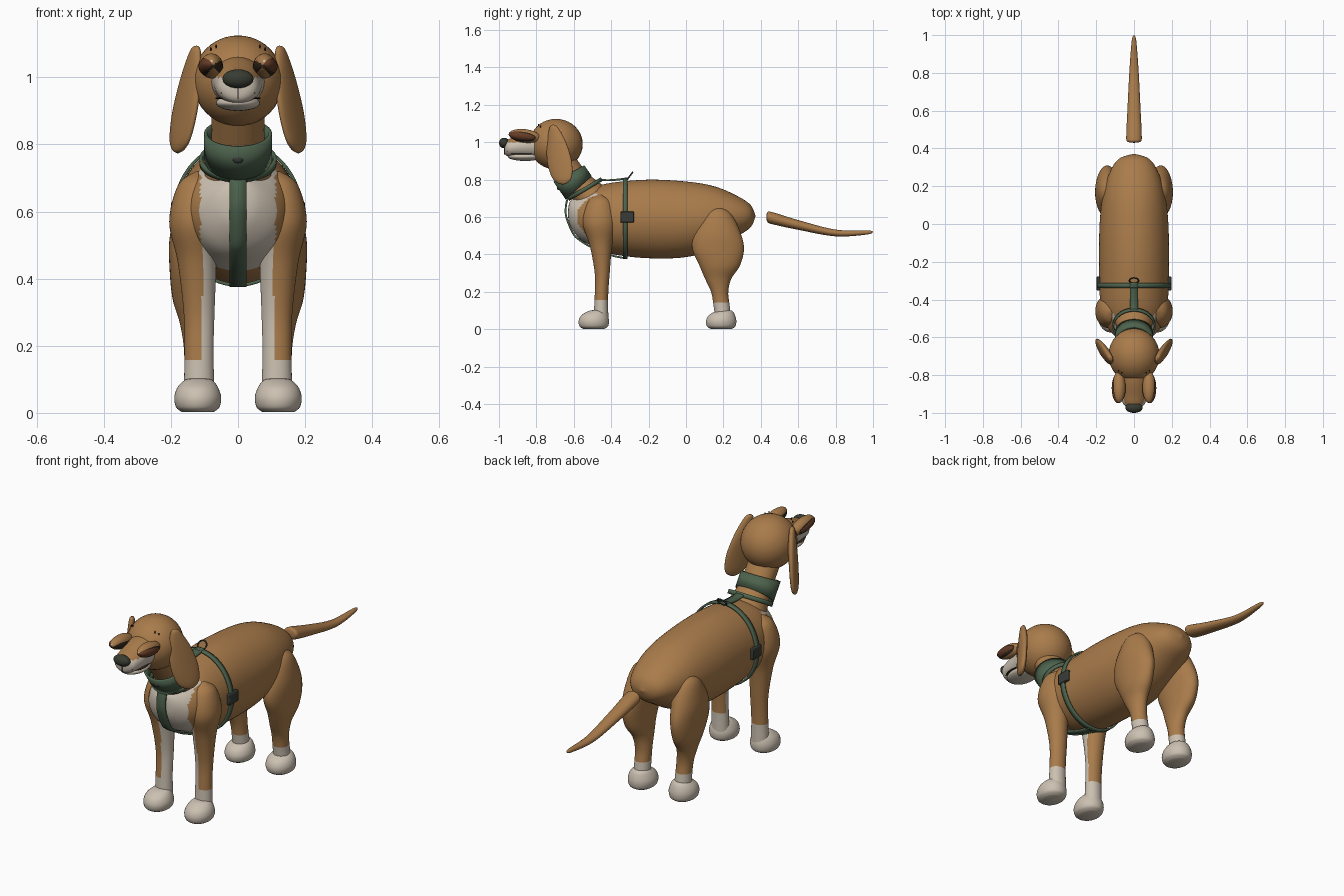
import bpy, bmesh, math
from mathutils import Vector, Matrix

cube = bpy.data.objects.get("Cube")
if cube:
    bpy.data.objects.remove(cube)


def material(name, r, g, b):
    m = bpy.data.materials.new(name)
    m.use_nodes = True
    m.diffuse_color = (r, g, b, 1)
    shader = m.node_tree.nodes["Principled BSDF"]
    shader.inputs["Base Color"].default_value = (r, g, b, 1)
    shader.inputs["Roughness"].default_value = 0.8
    return m


TAN = material("tan fur", 0.40, 0.20, 0.07)
CREAM = material("cream fur", 0.60, 0.53, 0.44)
GREEN = material("green webbing", 0.075, 0.125, 0.075)
BUCKLE = material("dark buckle", 0.04, 0.045, 0.04)
NOSE = material("nose", 0.04, 0.045, 0.03)
EYE = material("brown eye", 0.13, 0.045, 0.02)
DARK = material("dark rim", 0.03, 0.018, 0.01)
X, Y, Z = Vector((1, 0, 0)), Vector((0, 1, 0)), Vector((0, 0, 1))


def finish(name, bm, mats, rule=None):
    bmesh.ops.recalc_face_normals(bm, faces=bm.faces)
    for f in bm.faces:
        f.smooth = True
        if rule and rule(f.calc_center_median()):
            f.material_index = 1
    me = bpy.data.meshes.new(name)
    bm.to_mesh(me)
    bm.free()
    for m in mats:
        me.materials.append(m)
    ob = bpy.data.objects.new(name, me)
    bpy.context.collection.objects.link(ob)
    bpy.ops.object.select_all(action="DESELECT")
    ob.select_set(True)
    bpy.context.view_layer.objects.active = ob
    bpy.ops.object.shade_smooth_by_angle(angle=math.radians(40))
    return ob


def spline(points, steps=6):
    """Smooth curve through tuples of any length."""
    out = []
    for i in range(len(points) - 1):
        a, b = points[max(i - 1, 0)], points[i]
        c, d = points[i + 1], points[min(i + 2, len(points) - 1)]
        for k in range(steps):
            t = k / steps
            out.append([q + 0.5 * t * (r - p + t * (2 * p - 5 * q + 4 * r - s + t * (3 * (q - r) + s - p)))
                        for p, q, r, s in zip(a, b, c, d)])
    return out + [list(points[-1])]


def loft(name, sections, u, v, mats, rule=None, side=1, n=40):
    """Skin ellipses (x, y, z, radius along u, radius along v)."""
    bm, rings = bmesh.new(), []
    for x, y, z, ru, rv in spline(sections):
        ring = []
        for k in range(n):
            a = math.tau * k / n
            p = Vector((x, y, z)) + u * max(ru, 0.001) * math.cos(a) + v * max(rv, 0.001) * math.sin(a)
            ring.append(bm.verts.new((p.x * side, p.y, p.z)))
        rings.append(ring)
    for r, s in zip(rings, rings[1:]):
        for k in range(n):
            bm.faces.new((r[k], r[k - 1], s[k - 1], s[k]))
    bm.faces.new(rings[0])
    bm.faces.new(rings[-1])
    return finish(name, bm, mats, rule)


def ball(name, center, size, mat, tilt=0):
    bm = bmesh.new()
    m = Matrix.Translation(center) @ Matrix.Rotation(tilt, 4, "X") @ Matrix.Diagonal((*size, 1))
    bmesh.ops.create_uvsphere(bm, u_segments=32, v_segments=20, radius=1, matrix=m)
    return finish(name, bm, [mat])


def block(name, center, size, mat):
    bm = bmesh.new()
    bmesh.ops.create_cube(bm, size=1, matrix=Matrix.Translation(center) @ Matrix.Diagonal((*size, 1)))
    ob = finish(name, bm, [mat])
    bevel = ob.modifiers.new("Bevel", "BEVEL")
    bevel.width, bevel.segments = min(size) * 0.2, 2
    return ob


def webbing(name, edges, closed, thickness=0.01):
    """Strip between pairs of edge points, thickened."""
    bm = bmesh.new()
    rows = [(bm.verts.new(a), bm.verts.new(b)) for a, b in edges]
    for i in range(0 if closed else 1, len(rows)):
        (a, b), (c, d) = rows[i - 1], rows[i]
        bm.faces.new((a, b, d, c))
    ob = finish(name, bm, [GREEN])
    solid = ob.modifiers.new("Solidify", "SOLIDIFY")
    solid.thickness, solid.offset = thickness, 0
    return ob


def band(name, center, u, v, ru, rv, front, back):
    """Closed strap around an ellipse; half width changes from front to back."""
    axis, edges = u.cross(v).normalized(), []
    for k in range(64):
        a = math.tau * k / 64
        p = Vector(center) + u * ru * math.cos(a) + v * rv * math.sin(a)
        w = axis * (front + (back - front) * (0.5 + 0.5 * math.sin(a)))
        edges.append((p - w, p + w))
    return webbing(name, edges, True)


def strap(name, path, half):
    points = spline(path)
    return webbing(name, [((-half, y, z), (half, y, z)) for y, z in points], False)


def ring(name, center, radius, tube, u, v, mat):
    path = [Vector(center) + radius * (u * math.cos(math.tau * k / 32) + v * math.sin(math.tau * k / 32))
            for k in range(32)]
    cu = bpy.data.curves.new(name, "CURVE")
    cu.dimensions, cu.bevel_depth = "3D", tube
    sp = cu.splines.new("POLY")
    sp.points.add(31)
    for pt, p in zip(sp.points, path):
        pt.co = (*p, 1)
    sp.use_cyclic_u = True
    cu.materials.append(mat)
    bpy.context.collection.objects.link(bpy.data.objects.new(name, cu))


# Trunk with cream chest
trunk = [(-.632, .62, 0, 0), (-.62, .62, .06, .065), (-.57, .60, .125, .115), (-.5, .60, .16, .155),
         (-.4, .593, .18, .19), (-.2, .59, .185, .21), (0, .588, .182, .202), (.15, .597, .165, .168),
         (.27, .605, .13, .11), (.345, .605, .08, .06), (.372, .605, 0, 0)]
loft("trunk", [(0, y, z, rx, rz) for y, z, rx, rz in trunk], X, Z, [TAN, CREAM],
     lambda c: abs(c.x) < .112 and c.y < -.45 and c.z < .73, n=64)

# Neck, head and tail
lean = Vector((0, .77, .6))
loft("neck", [(0, -.46, .64, .12, .10), (0, -.52, .72, .098, .09), (0, -.59, .80, .08, .072),
              (0, -.68, .93, .08, .07)], X, lean, [TAN])
ball("head", (0, -.695, .99), (.135, .143, .135), TAN)
loft("tail", [(0, .43, .60, .005, .005), (0, .437, .60, .036, .028), (0, .47, .592, .041, .032),
              (0, .6, .558, .035, .026), (0, .8, .515, .025, .018), (0, .97, .518, .012, .011),
              (0, 1.0, .522, 0, 0)], X, Z, [TAN])

# Muzzle, jaw, mouth and nose
loft("muzzle", [(0, -.76, .99, .085, .08), (0, -.84, .985, .075, .07), (0, -.91, .975, .068, .055),
                (0, -.95, .97, .058, .046), (0, -.968, .97, .035, .032), (0, -.972, .97, 0, 0)],
     X, Z, [CREAM, TAN], lambda c: c.z > 1.0 or c.y > -.81)
ball("lower_jaw", (0, -.86, .924), (.066, .093, .024), CREAM)
ball("mouth_line", (0, -.87, .938), (.069, .091, .005), DARK)
block("lip_groove", (0, -.966, .955), (.004, .012, .04), DARK)
ball("nose", (0, -.972, .996), (.046, .028, .028), NOSE)

for s, side in ((1, "left"), (-1, "right")):
    # Eyes
    ball(side + "_eye_rim", (s * .08, -.865, 1.033), (.036, .083, .033), DARK, -.12)
    ball(side + "_eye_lid", (s * .079, -.862, 1.034), (.034, .086, .036), TAN, -.12)
    ball(side + "_eye", (s * .084, -.869, 1.033), (.034, .08, .028), EYE, -.12)
    ball(side + "_eye_glint", (s * .079, -.943, 1.046), (.006, .004, .006), CREAM)
    # Whisker spots and brow marks
    for i in range(3):
        for j in range(2):
            ball(side + "_whisker_spot", (s * (.031 + i * .009), -.963 + i * .005, .953 + j * .011),
                 (.0025, .004, .0025), DARK)
    for i in range(2):
        ball(side + "_brow_mark", (s * (.065 + i * .016), -.788 + i * .01, 1.092 - i * .008),
             (.003, .004, .006), DARK)
    # Hanging ears
    loft(side + "_ear", [(.124, -.71, 1.095, 0, 0), (.127, -.707, 1.08, .024, .013),
                         (.14, -.692, 1.0, .056, .02), (.158, -.677, .9, .073, .02),
                         (.172, -.665, .82, .062, .018), (.178, -.66, .785, .034, .012),
                         (.18, -.658, .773, 0, 0)],
         Vector((.45, .89, 0)), Vector((.89, -.45, 0)), [TAN], side=s)
    # Legs with cream socks
    loft(side + "_front_leg", [(.115, -.46, .72, .01, .01), (.12, -.46, .68, .058, .065),
                               (.132, -.462, .57, .073, .09), (.122, -.455, .45, .058, .06),
                               (.116, -.448, .3, .046, .04), (.116, -.452, .18, .043, .036),
                               (.116, -.455, .05, .046, .04)],
         X, Y, [TAN, CREAM],
         lambda c: c.z < .165 or (abs(c.x) < .106 and c.y < -.44 and c.z < .6), s)
    loft(side + "_hind_leg", [(.12, .17, .66, .01, .01), (.125, .17, .62, .055, .07),
                              (.138, .168, .52, .066, .122), (.142, .172, .43, .062, .138),
                              (.14, .18, .34, .055, .108), (.13, .172, .27, .044, .07),
                              (.122, .18, .2, .04, .046), (.12, .19, .13, .04, .043),
                              (.12, .2, .05, .043, .043)],
         X, Y, [TAN, CREAM], lambda c: c.z < .145, s)
    for end, y in (("front", -.493), ("hind", .188)):
        loft(side + "_" + end + "_paw", [(.12, y, .002, .046, .056), (.12, y, .016, .064, .076),
                                         (.12, y, .045, .07, .081), (.12, y + .004, .075, .061, .07),
                                         (.118, y + .016, .097, .042, .045), (.118, y + .02, .103, .02, .02)],
             X, Y, [CREAM], side=s)
    # Side buckles
    block(side + "_buckle", (s * .189, -.315, .6), (.02, .072, .058), BUCKLE)

# Collar and harness
band("collar", (0, -.6, .795), X, Vector((0, .82, .57)), .096, .088, .058, .035)
band("neck_strap", (0, -.54, .75), X, Vector((0, .86, .51)), .11, .1, .011, .011)
band("girth_strap", (0, -.325, .593), X, Z, .19, .212, .013, .013)
strap("chest_strap", [(-.63, .71), (-.642, .66), (-.64, .6), (-.605, .515), (-.57, .478), (-.5, .436),
                      (-.4, .396), (-.325, .38)], .025)
strap("back_strap", [(-.455, .80), (-.42, .797), (-.37, .8), (-.31, .808)], .022)
ring("lead_ring", (0, -.3, .82), .024, .004, X, Vector((0, .6, .8)), BUCKLE)

# Paw-shaped collar charm
ball("charm_pad", (0, -.682, .758), (.016, .008, .014), BUCKLE)
for i in range(3):
    ball("charm_toe", ((i - 1) * .014, -.684, .779 - abs(i - 1) * .006), (.006, .007, .008), BUCKLE)
